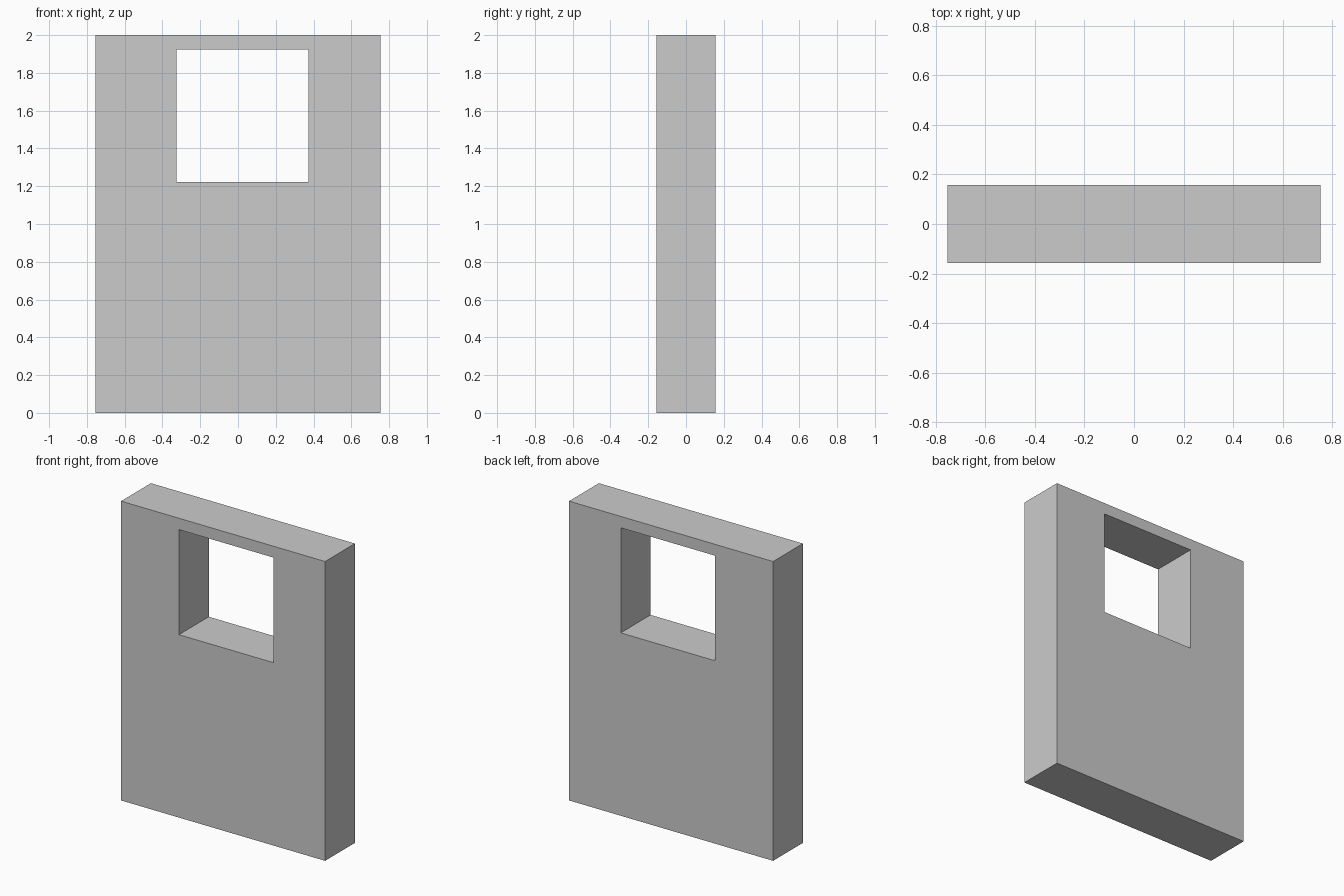
import bpy
import bmesh

if "Cube" in bpy.data.objects:
    bpy.data.objects.remove(bpy.data.objects["Cube"])

HALF_DEPTH = 0.157


def rectangle(bm, x0, x1, z0, z1):
    corners = ((x0, z0), (x1, z0), (x1, z1), (x0, z1))
    return [bm.verts.new((x, -HALF_DEPTH, z)) for x, z in corners]


# Front face of the wall: a ring of quads around the window opening
bm = bmesh.new()
outer = rectangle(bm, -0.754, 0.754, 0.0, 2.0)
inner = rectangle(bm, -0.326, 0.372, 1.222, 1.924)
ring = []
for i in range(4):
    j = (i + 1) % 4
    ring.append(bm.faces.new((outer[i], outer[j], inner[j], inner[i])))

# Give the wall its thickness, keeping the front face
result = bmesh.ops.extrude_face_region(bm, geom=ring, use_keep_orig=True)
back = [v for v in result["geom"] if isinstance(v, bmesh.types.BMVert)]
bmesh.ops.translate(bm, verts=back, vec=(0, 2 * HALF_DEPTH, 0))
bmesh.ops.recalc_face_normals(bm, faces=bm.faces)

mesh = bpy.data.meshes.new("window_wall")
bm.to_mesh(mesh)
bm.free()
wall = bpy.data.objects.new("window_wall", mesh)
bpy.context.collection.objects.link(wall)
